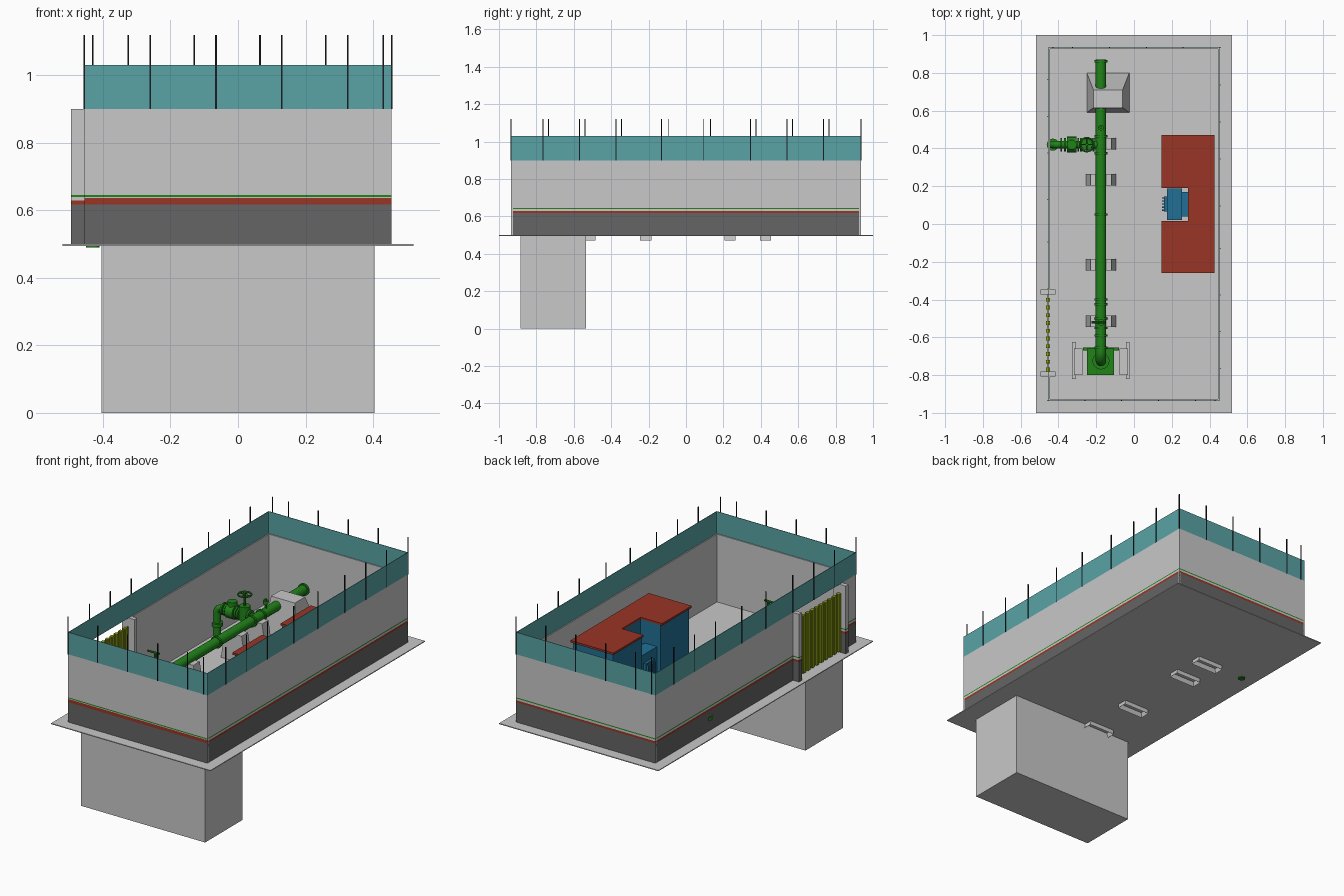
import bpy, bmesh, math
from mathutils import Vector

cube = bpy.data.objects.get("Cube")
if cube:
    bpy.data.objects.remove(cube)


def material(name, *rgb):
    m = bpy.data.materials.new(name)
    m.use_nodes = True
    m.diffuse_color = (*rgb, 1)
    m.node_tree.nodes["Principled BSDF"].inputs["Base Color"].default_value = (*rgb, 1)
    return m


GREY = material("light_concrete", .58, .58, .58)
DARK = material("dark_plinth", .13, .13, .13)
RED = material("brick_red", .32, .035, .018)
GREEN = material("pipe_green", .015, .23, .01)
TEAL = material("fence_teal", .1, .37, .38)
BLACK = material("post_black", .01, .012, .018)
BLUE = material("cabinet_blue", .015, .16, .3)
OLIVE = material("gate_olive", .26, .34, .006)


def finish(name, bm, *mats, smooth=False):
    me = bpy.data.meshes.new(name)
    bmesh.ops.recalc_face_normals(bm, faces=bm.faces)
    bm.to_mesh(me)
    bm.free()
    for m in mats:
        me.materials.append(m)
    ob = bpy.data.objects.new(name, me)
    bpy.context.collection.objects.link(ob)
    if smooth:
        bpy.ops.object.select_all(action='DESELECT')
        ob.select_set(True)
        bpy.context.view_layer.objects.active = ob
        bpy.ops.object.shade_smooth_by_angle()
    return ob


def block(x, y, z, top_x=None, top_y=None):
    """Box spanning three ranges; the top may be narrower."""
    bm = bmesh.new()
    bmesh.ops.create_cube(bm, size=1)
    for v in bm.verts:
        up = v.co.z > 0
        rx, ry = (top_x or x, top_y or y) if up else (x, y)
        v.co = (rx[v.co.x > 0], ry[v.co.y > 0], z[up])
    return bm


def box(name, mat, *ranges, **tops):
    return finish(name, block(*ranges, **tops), mat)


def rod(name, a, b, r, mat=GREEN, sides=20):
    a, b = Vector(a), Vector(b)
    bm = bmesh.new()
    bmesh.ops.create_cone(bm, cap_ends=True, segments=sides, radius1=r, radius2=r, depth=(b - a).length)
    turn = Vector((0, 0, 1)).rotation_difference(b - a).to_matrix().to_4x4()
    bmesh.ops.transform(bm, matrix=turn, verts=bm.verts)
    bmesh.ops.translate(bm, vec=(a + b) / 2, verts=bm.verts)
    return finish(name, bm, mat, smooth=True)


def bent_pipe(name, points, r):
    cu = bpy.data.curves.new(name, 'CURVE')
    cu.dimensions = '3D'
    cu.bevel_depth, cu.bevel_resolution, cu.use_fill_caps = r, 4, True
    sp = cu.splines.new('POLY')
    sp.points.add(len(points) - 1)
    for p, co in zip(sp.points, points):
        p.co = (*co, 1)
    cu.materials.append(GREEN)
    bpy.context.collection.objects.link(bpy.data.objects.new(name, cu))


def elbow(start, along, r):
    """Quarter turn from a horizontal direction down to vertical."""
    s, d = Vector(start), Vector(along)
    return [s + d * r * math.sin(t) - Vector((0, 0, r * (1 - math.cos(t))))
            for t in (i * math.pi / 16 for i in range(9))]


def handwheel(name, centre, r):
    bpy.ops.mesh.primitive_torus_add(location=centre, major_radius=r, minor_radius=.005,
                                     major_segments=24, minor_segments=8)
    ob = bpy.context.object
    ob.name = name
    ob.data.materials.append(GREEN)
    x, y, z = centre
    rod(name + "_spoke_x", (x - r, y, z), (x + r, y, z), .003, sides=8)
    rod(name + "_spoke_y", (x, y - r, z), (x, y + r, z), .003, sides=8)


def banded(name, x, y, out=None, red_top=.629):
    """Wall with painted bands on its outward side, or on all sides."""
    bm = block(x, y, (.5, .9))
    levels = (.617, red_top, .64, .646)
    for z in levels:
        bmesh.ops.bisect_plane(bm, geom=bm.verts[:] + bm.edges[:] + bm.faces[:],
                               plane_co=(0, 0, z), plane_no=(0, 0, 1))
    bm.normal_update()
    for f in bm.faces:
        if abs(f.normal.z) < .5 and (out is None or f.normal.dot(Vector(out)) > .5):
            h = f.calc_center_median().z
            f.material_index = (1, 2, 0, 3, 0)[sum(h > z for z in levels)]
    finish(name, bm, GREY, DARK, RED, GREEN)


# Ground slab and underground chamber
WX, WY, T = .455, .935, .009
box("ground_slab", GREY, (-.52, .52), (-1, 1), (.495, .5))
box("underground_chamber", GREY, (-.405, .405), (-.885, -.535), (0, .495))

# Perimeter walls with a gate opening in one long side
banded("front_wall", (-WX, WX), (-WY, -WY + T), (0, -1, 0), .636)
banded("back_wall", (-WX, WX), (WY - T, WY), (0, 1, 0))
banded("left_wall", (WX - T, WX), (-WY, WY), (1, 0, 0))
banded("right_wall_long", (-WX, -WX + T), (-.36, WY), (-1, 0, 0))
banded("right_wall_short", (-WX, -WX + T), (-WY, -.8), (-1, 0, 0))
for i, y in enumerate((-.36, -.795)):
    banded(f"gate_post_{i}", (-.495, -.415), (y - .013, y + .013))

# Corrugated gate
box("gate_panel", OLIVE, (-.458, -.453), (-.785, -.37), (.51, .85))
for i in range(10):
    y = -.78 + i * .041
    box(f"gate_rib_{i}", OLIVE, (-.466, -.446), (y, y + .02), (.51, .85))

# Fence strip on top of the walls
for s, side in ((-1, "right"), (1, "left")):
    box(f"{side}_fence", TEAL, sorted((s * WX, s * (WX - .003))), (-WY, WY), (.9, 1.03))
for s, side in ((-1, "front"), (1, "back")):
    box(f"{side}_fence", TEAL, (-WX, WX), sorted((s * WY, s * (WY - .003))), (.9, 1.03))

# Fence posts
spots = [(x, -WY) for x in (-.455, -.26, -.065, .13, .325, .43)]
spots += [(-x, WY) for x, _ in spots]
side_y = (-.765, -.57, -.375, -.13, .095, .345, .54, .735)
spots += [(WX, y) for y in side_y] + [(-WX, -y) for y in side_y]
for i, (x, y) in enumerate(spots):
    box(f"fence_post_{i}", BLACK, (x - .0025, x + .0025), (y - .0025, y + .0025), (.9, 1.12))

# Power cabinets with a notched roof
for name, y in (("front_cabinet", (-.25, .015)), ("back_cabinet", (.19, .46))):
    box(name, BLUE, (.155, .415), y, (.5, .8))
box("middle_cabinet", BLUE, (.285, .415), (.01, .195), (.5, .8))
for name, x, y in (("front_roof", (.145, .425), (-.26, .015)),
                   ("back_roof", (.145, .425), (.19, .47)),
                   ("middle_roof", (.285, .425), (.015, .19))):
    box(name, RED, x, y, (.8, .812))
box("transformer_body", BLUE, (.175, .255), (.02, .188), (.5, .67))
box("transformer_rear", BLUE, (.255, .285), (.04, .17), (.5, .65))
box("transformer_front", BLUE, (.16, .175), (.065, .145), (.5, .62))
for i in range(5):
    y = .07 + i * .016
    box(f"cooling_fin_{i}", BLUE, (.147, .16), (y, y + .006), (.51, .61))

# Main pipe with its elbow and flanges
PX, PZ, R = -.175, .67, .028
bent_pipe("main_pipe", [(PX, .87, PZ)] + elbow((PX, -.67, PZ), (0, -1, 0), .055) + [(PX, -.725, .53)], R)
for i, y in enumerate((.862, .465, .375, .05, -.4, -.425, -.5, -.55, -.59, -.655)):
    rod(f"pipe_flange_{i}", (PX, y - .006, PZ), (PX, y + .006, PZ), .035)

# Concrete pipe saddles, hollow underneath
for i, y in enumerate((.425, .235, -.215, -.515)):
    bm = block((-.26, -.09), (y - .03, y + .03), (.47, .66), (-.23, -.12))
    base = min(bm.faces, key=lambda f: f.calc_center_median().z)
    bmesh.ops.inset_individual(bm, faces=[base], thickness=.012)
    bmesh.ops.translate(bm, vec=(0, 0, .025), verts=base.verts)
    finish(f"pipe_saddle_{i}", bm, GREY)

# Anchor block around the outlet
box("anchor_block", GREY, (-.25, -.025), (.59, .8), (.5, .715), top_x=(-.215, -.06), top_y=(.615, .71))

# Pump base over the chamber
box("pump_base", GREEN, (-.25, -.105), (-.8, -.66), (.5, .54))
rod("pump_flange", (PX, -.725, .54), (PX, -.725, .56), .045)
box("pump_cross_bar", GREEN, (-.27, -.08), (-.67, -.655), (.5, .53))
for i, s in enumerate((-1, 1)):
    c = PX + s * .12
    box(f"pump_beam_{i}", GREY, (c - .022, c + .022), (-.8, -.66), (.5, .56))
    edge = sorted((c + s * .012, c + s * .032))
    box(f"pump_kerb_{i}", GREY, edge, (-.82, -.625), (.5, .55))

# Branch pipe with gate valve, turning down into the floor
BY = .42
bent_pipe("branch_pipe", [(PX, BY, PZ)] + elbow((-.395, BY, PZ), (-1, 0, 0), .035) + [(-.43, BY, .49)], .02)
for i, x in enumerate((-.215, -.28, -.295, -.365, -.385)):
    rod(f"branch_flange_{i}", (x - .005, BY, PZ), (x + .005, BY, PZ), .036)
rod("drop_flange", (-.43, BY, .56), (-.43, BY, .58), .032)
rod("meter_body", (-.355, BY, PZ), (-.305, BY, PZ), .042)
rod("meter_cap", (-.33, BY, PZ), (-.33, BY, .73), .026)
rod("valve_body", (-.25, BY, .64), (-.25, BY, .725), .03)
rod("valve_stem", (-.25, BY, .72), (-.25, BY, .8), .008, sides=10)
handwheel("valve_wheel", (-.25, BY, .79), .036)

# Small air valve and tapping valve on the main pipe
rod("air_valve_stem", (PX, .51, PZ), (PX, .51, .75), .007, sides=10)
rod("air_valve_head", (PX, .51, .72), (PX, .51, .74), .015)
rod("tap_stem", (PX, -.52, PZ), (PX, -.52, .825), .008, sides=10)
rod("tap_body", (PX, -.52, .7), (PX, -.52, .74), .018)
rod("tap_handle", (-.225, -.52, .825), (-.15, -.52, .825), .006, sides=10)
